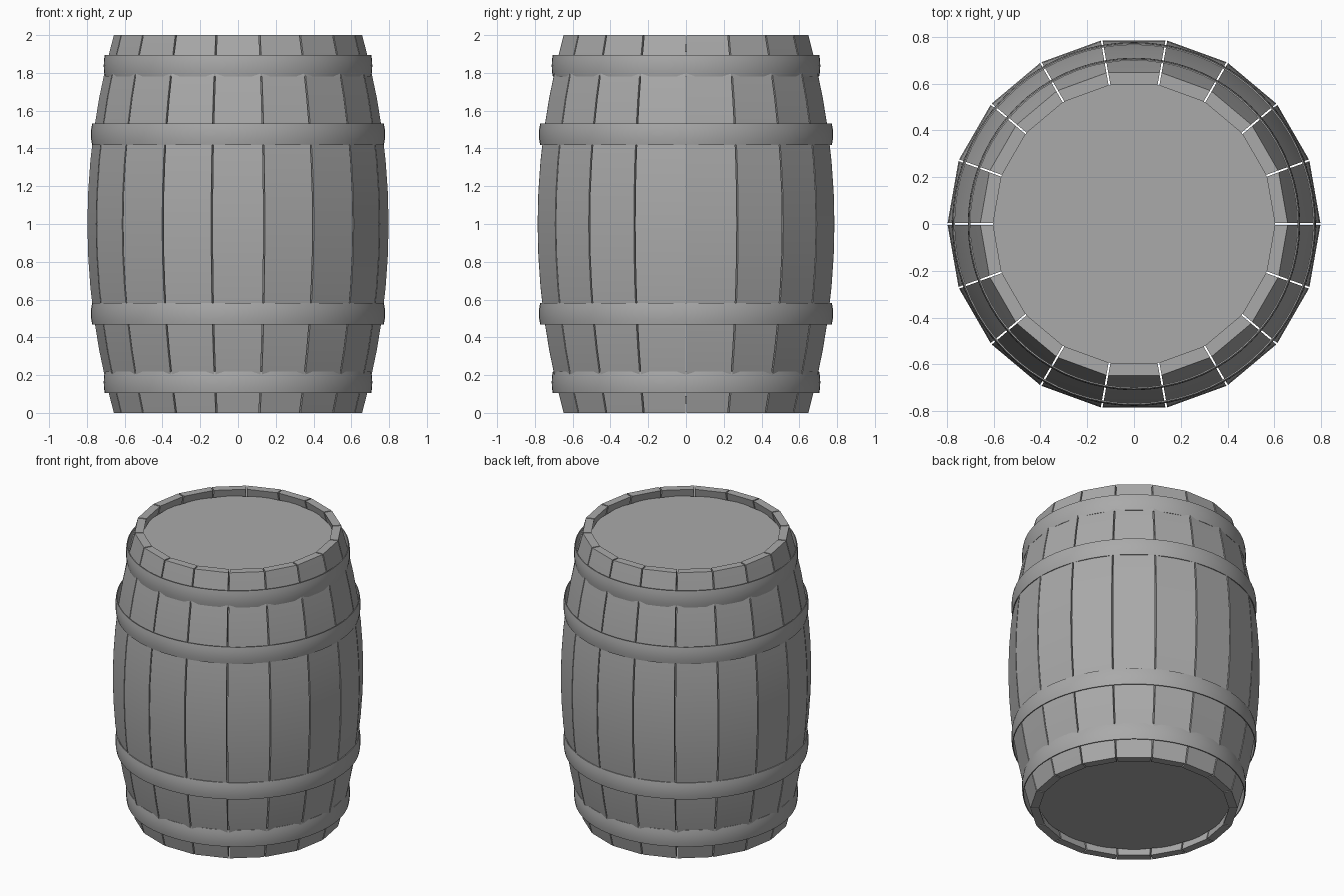
import bpy, bmesh, math
from mathutils import Matrix

if "Cube" in bpy.data.objects:
    bpy.data.objects.remove(bpy.data.objects["Cube"], do_unlink=True)

STAVES = 18
HALF = math.pi / STAVES
GAP = 0.004        # half the slit between neighbouring staves
THICK = 0.055
RINGS = 12

grey = bpy.data.materials.new("plain grey")
grey.use_nodes = True
grey.diffuse_color = (0.4, 0.4, 0.4, 1)
grey.node_tree.nodes["Principled BSDF"].inputs["Base Color"].default_value = (0.4, 0.4, 0.4, 1)


def bulge(z):
    """Corner radius of the barrel at height z."""
    return 0.798 - 0.14 * (z - 1) ** 2


def finish(name, bm, angle):
    bmesh.ops.recalc_face_normals(bm, faces=bm.faces)
    mesh = bpy.data.meshes.new(name)
    bm.to_mesh(mesh)
    bm.free()
    mesh.materials.append(grey)
    obj = bpy.data.objects.new(name, mesh)
    bpy.context.collection.objects.link(obj)
    bpy.ops.object.select_all(action='DESELECT')
    obj.select_set(True)
    bpy.context.view_layer.objects.active = obj
    bpy.ops.object.shade_smooth_by_angle(angle=math.radians(angle))
    return obj


def bridge(bm, loops, closed=False):
    """Skin a row of equal vertex loops; cap the ends unless closed."""
    pairs = list(zip(loops, loops[1:]))
    if closed:
        pairs.append((loops[-1], loops[0]))
    else:
        bm.faces.new(loops[0])
        bm.faces.new(loops[-1])
    for a, b in pairs:
        for i in range(len(a)):
            j = (i + 1) % len(a)
            bm.faces.new((a[i], a[j], b[j], b[i]))


# Staves: one curved plank, facing the front, turned around the axis
def stave(index):
    bm = bmesh.new()
    loops = []
    for k in range(RINGS + 1):
        z = 2 * k / RINGS
        outer = bulge(z)
        section = []
        for r, side in ((outer, -1), (outer, 1), (outer - THICK, 1), (outer - THICK, -1)):
            x = side * (r * math.sin(HALF) - GAP)
            section.append(bm.verts.new((x, -r * math.cos(HALF), z)))
        loops.append(section)
    bridge(bm, loops)
    bm.transform(Matrix.Rotation(2 * HALF * index, 4, 'Z'))
    finish(f"stave_{index + 1}", bm, 20)


for n in range(STAVES):
    stave(n)


# Hoops: thin rings with a softly rounded outer face
def hoop(name, z, radius, height=0.116, steps=72):
    h = height / 2
    profile = [(radius - 0.012, -h), (radius - 0.006, -h), (radius - 0.001, -h / 2),
               (radius, 0), (radius - 0.001, h / 2), (radius - 0.006, h), (radius - 0.012, h)]
    bm = bmesh.new()
    loops = []
    for i in range(steps):
        a = math.tau * i / steps
        loops.append([bm.verts.new((r * math.cos(a), r * math.sin(a), z + dz)) for r, dz in profile])
    bridge(bm, loops, closed=True)
    finish(name, bm, 40)


for label, z, radius in (("end", 0.162, 0.711), ("middle", 0.525, 0.778)):
    hoop(f"lower_{label}_hoop", z, radius)
    hoop(f"upper_{label}_hoop", 2 - z, radius)


# Heads: recessed discs closing both ends
def head(name, z, thickness=0.04):
    bm = bmesh.new()
    bmesh.ops.create_cone(bm, cap_ends=True, segments=STAVES, radius1=0.612, radius2=0.612,
                          depth=thickness, matrix=Matrix.Translation((0, 0, z)))
    finish(name, bm, 10)


head("bottom_head", 0.07)
head("top_head", 1.93)
